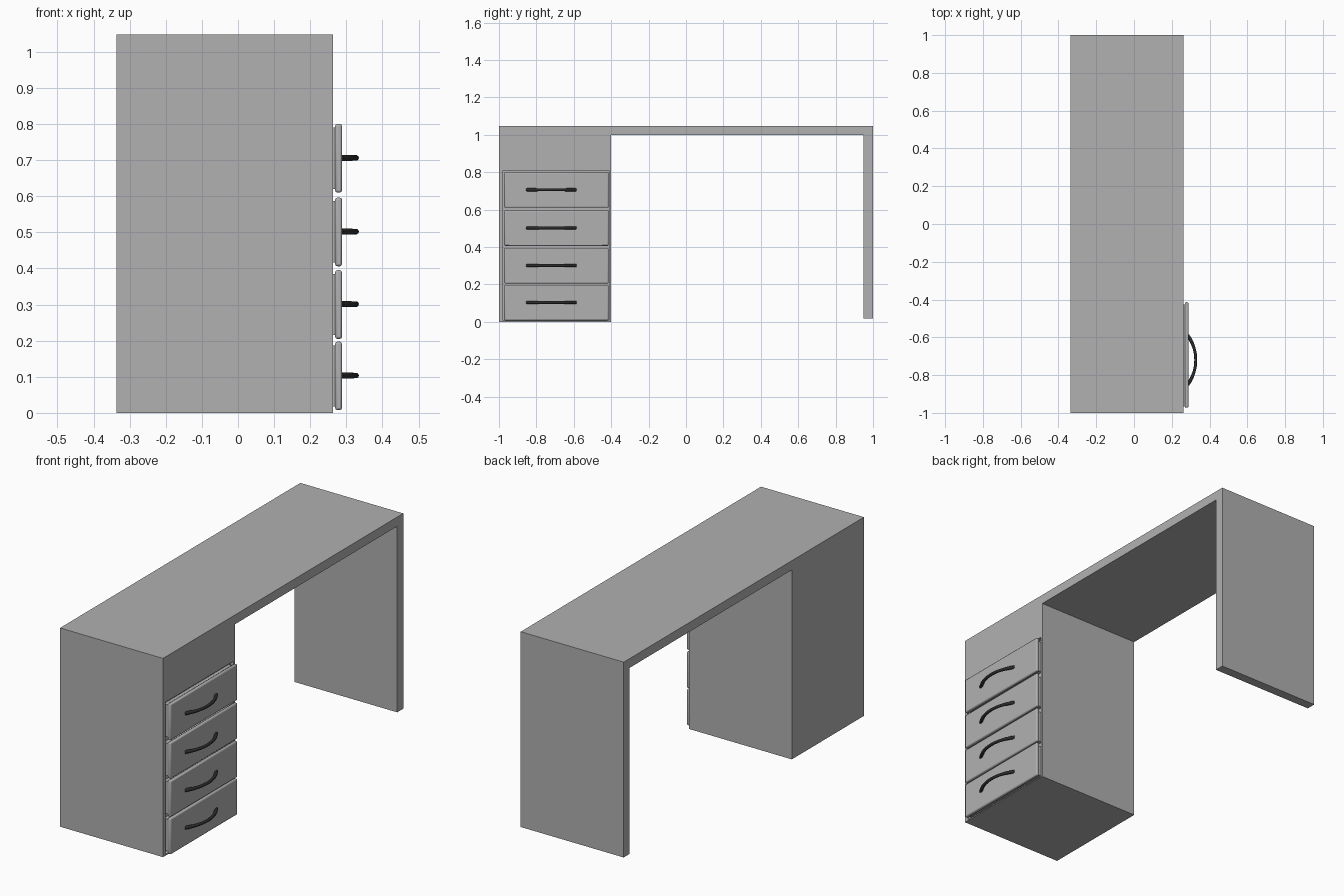
import bpy, math

if "Cube" in bpy.data.objects:
    bpy.data.objects.remove(bpy.data.objects["Cube"])

X0, X1 = -0.337, 0.263   # back and drawer side of the desk body


def material(name, v):
    mat = bpy.data.materials.new(name)
    mat.diffuse_color = (v, v, v, 1)
    mat.use_nodes = True
    mat.node_tree.nodes["Principled BSDF"].inputs["Base Color"].default_value = mat.diffuse_color
    return mat


grey = material("desk_grey", 0.44)
black = material("handle_black", 0.025)


def box(name, x0, x1, y0, y1, z0, z1, bevel=0.0):
    bpy.ops.mesh.primitive_cube_add(size=1)
    ob = bpy.context.object
    ob.name = name
    ob.location = ((x0 + x1) / 2, (y0 + y1) / 2, (z0 + z1) / 2)
    ob.scale = (x1 - x0, y1 - y0, z1 - z0)
    bpy.ops.object.transform_apply(location=False, rotation=False, scale=True)
    ob.data.materials.append(grey)
    if bevel:
        m = ob.modifiers.new("bevel", 'BEVEL')
        m.width = bevel
        m.segments = 2
        bpy.ops.object.shade_smooth_by_angle()
    return ob


def handle(name, z):
    # bowed round bar, slightly thicker towards its feet
    cu = bpy.data.curves.new(name, 'CURVE')
    cu.dimensions = '3D'
    cu.bevel_depth = 0.0078
    cu.bevel_resolution = 3
    cu.use_fill_caps = True
    n = 16
    sp = cu.splines.new('POLY')
    sp.points.add(n)
    half, rise = 0.131, 0.043
    rad = (half ** 2 + rise ** 2) / (2 * rise)
    amax = math.asin(half / rad)
    for i, p in enumerate(sp.points):
        t = -1 + 2 * i / n
        a = t * amax
        x = 0.327 - rad * (1 - math.cos(a))
        p.co = (x, -0.72 + rad * math.sin(a), z, 1)
        p.radius = 1.0 + 0.12 * min(1, max(0, (abs(t) - 0.4) * 4))
    sp.use_smooth = True
    cu.materials.append(black)
    ob = bpy.data.objects.new(name, cu)
    bpy.context.collection.objects.link(ob)


# desk body
box("desk_top", X0, X1, -1, 1, 0.998, 1.047)
box("side_leg", X0, X1, 0.95, 1, 0.018, 0.998)
cabinet = box("drawer_cabinet", X0, X1, -1, -0.4, 0, 0.998)

# shallow opening that holds the drawers
cutter = box("opening_cutter", X1 - 0.02, X1 + 0.1, -0.979, -0.411, 0.006, 0.808)
cutter.hide_render = True
cutter.hide_viewport = True
m = cabinet.modifiers.new("opening", 'BOOLEAN')
m.object = cutter
m.operation = 'DIFFERENCE'
m.solver = 'EXACT'

# drawers
for i, (z0, z1) in enumerate([(0.008, 0.197), (0.205, 0.395),
                              (0.406, 0.596), (0.61, 0.80)], 1):
    box(f"drawer_box_{i}", X1 - 0.02, 0.27, -0.965, -0.425, z0 + 0.01, z1 - 0.01)
    box(f"drawer_front_{i}", 0.269, 0.288, -0.972, -0.414, z0, z1, 0.006)
    handle(f"drawer_handle_{i}", (z0 + z1) / 2 + 0.001)
